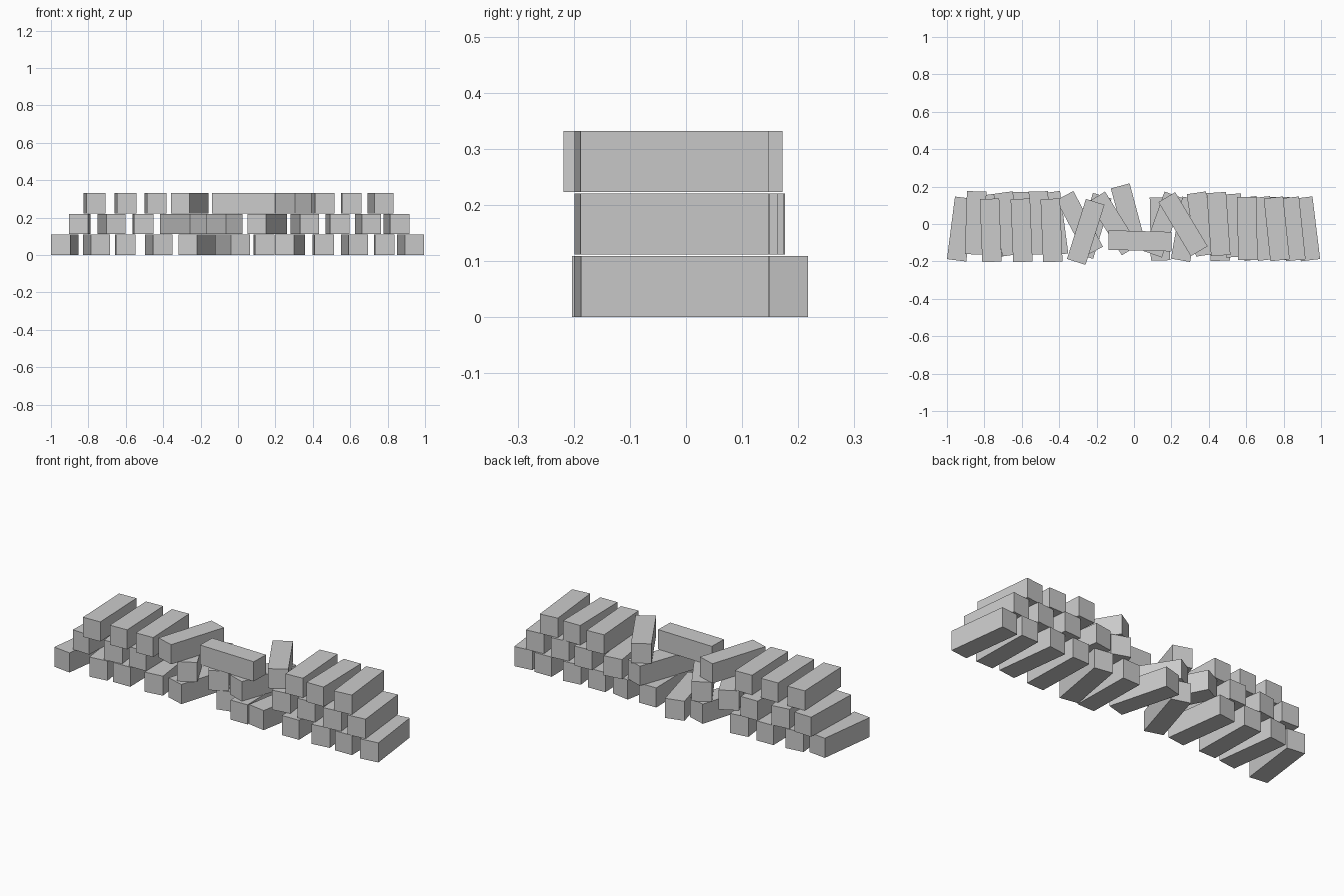
import bpy, bmesh
from math import radians
from mathutils import Matrix

if "Cube" in bpy.data.objects:
    bpy.data.objects.remove(bpy.data.objects["Cube"])

LENGTH, WIDTH, HEIGHT, PITCH = 0.337, 0.104, 0.109, 0.1115


def brick(name, x, y, layer, angle):
    """One loose brick, long side along y, turned about z by angle degrees."""
    bm = bmesh.new()
    bmesh.ops.create_cube(bm, size=1, matrix=Matrix.Diagonal((WIDTH, LENGTH, HEIGHT, 1)))
    mesh = bpy.data.meshes.new(name)
    bm.to_mesh(mesh)
    bm.free()
    ob = bpy.data.objects.new(name, mesh)
    ob.location = (x, y, layer * PITCH + HEIGHT / 2)
    ob.rotation_euler.z = radians(angle)
    bpy.context.collection.objects.link(ob)


# each brick: x, y, turn in degrees
bottom = [(-.927, -.027, -7.3), (-.757, -.01, 7.3), (-.603, .003, 1), (-.425, .003, 7.5),
          (-.219, -.01, -17), (-.03, .041, 15), (.139, -.026, 1), (.278, -.028, -10),
          (.456, -.028, 1.5), (.623, -.024, 7), (.781, -.024, 1), (.923, -.026, 7)]
middle = [(-.847, .006, -2), (-.676, .001, 8), (-.508, .006, 1), (-.291, .003, 28),
          (-.11, .003, 32), (.156, -.003, -19.5), (.358, 0, 8.5), (.532, -.008, 4),
          (.695, -.024, 6.5), (.848, -.026, 6)]
top = [(-.766, -.034, 2.3), (-.601, -.034, 2.3), (-.441, -.034, 2.3), (-.258, -.042, -17.5),
       (.032, -.09, 88.5), (.262, -.001, 31), (.452, 0, 4), (.606, -.024, 1), (.763, -.026, 6)]

for layer, (label, row) in enumerate((("bottom", bottom), ("middle", middle), ("top", top))):
    for i, (x, y, a) in enumerate(row):
        brick(f"{label}_brick_{i + 1}", x, y, layer, a)
